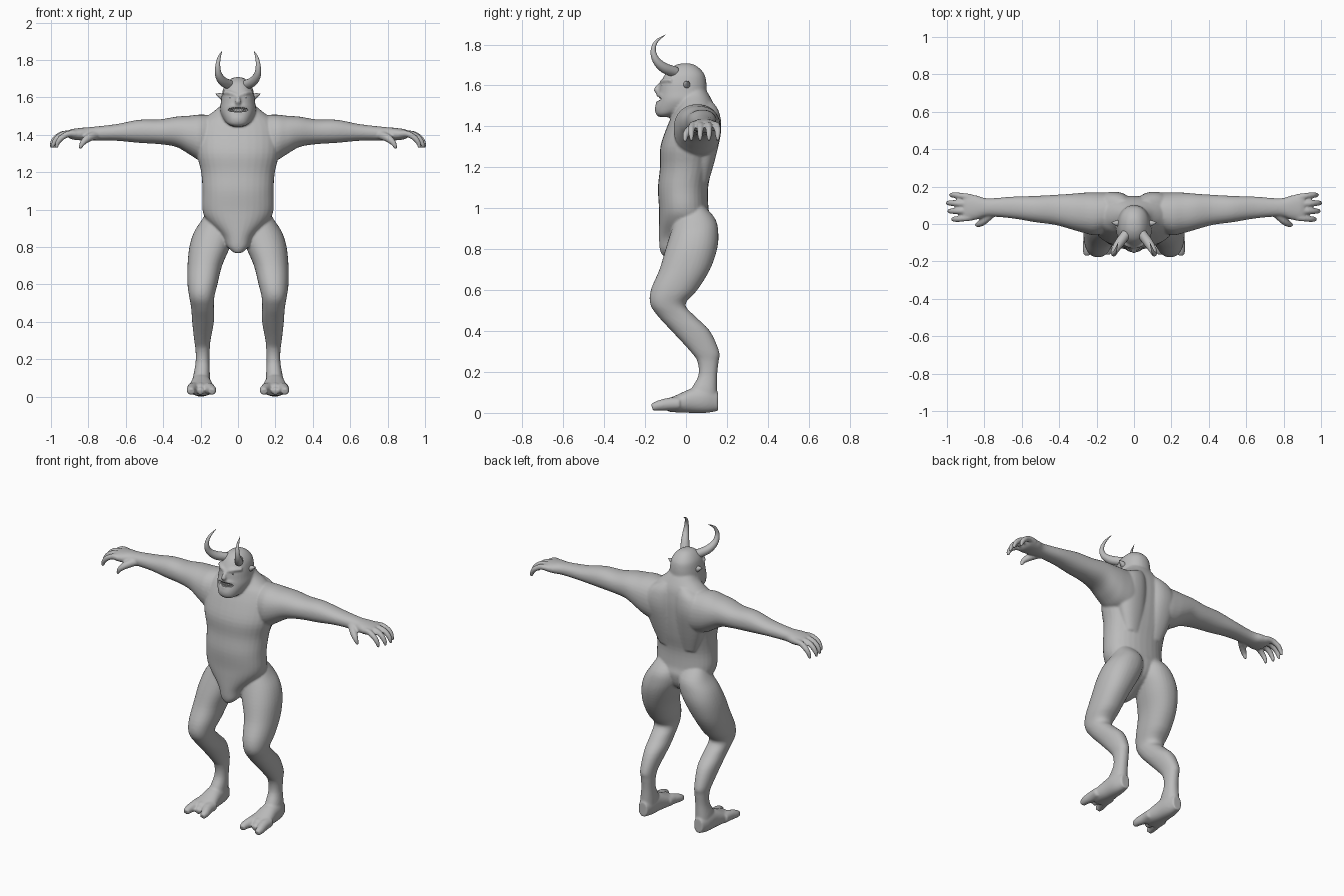
import bpy, bmesh, math
from mathutils import Vector

skin = bpy.data.materials.new("grey_skin")
skin.diffuse_color = (0.5, 0.5, 0.5, 1)


def smooth_rows(rows, steps):
    """Catmull-Rom interpolation through rows of numbers."""
    out = []
    for i in range(len(rows) - 1):
        a, b, c, d = (rows[max(i - 1, 0)], rows[i], rows[i + 1], rows[min(i + 2, len(rows) - 1)])
        for k in range(steps):
            t = k / steps
            out.append([0.5 * (2 * q + (r - p) * t + (2 * p - 5 * q + 4 * r - s) * t * t
                               + (3 * q - p - 3 * r + s) * t ** 3) for p, q, r, s in zip(a, b, c, d)])
    return out + [list(rows[-1])]


def skin_rings(bm, rings):
    loops = [[bm.verts.new(p) for p in ring] for ring in rings]
    n = len(loops[0])
    faces = [bm.faces.new((a[i], a[(i + 1) % n], b[(i + 1) % n], b[i]))
             for a, b in zip(loops, loops[1:]) for i in range(n)]
    faces += [bm.faces.new(loops[0]), bm.faces.new(loops[-1])]
    bmesh.ops.recalc_face_normals(bm, faces=faces)


def loft(bm, axis, rows, side=1, n=32, power=2.2):
    """Rows: position on the axis, then min/max of the two other axes."""
    rings = []
    for w, u0, u1, v0, v1 in smooth_rows(rows, 4):
        ring = []
        for i in range(n):
            a = 2 * math.pi * i / n
            c, s = math.cos(a), math.sin(a)
            u = (u0 + u1) / 2 + (u1 - u0) / 2 * math.copysign(abs(c) ** (2 / power), c)
            v = (v0 + v1) / 2 + (v1 - v0) / 2 * math.copysign(abs(s) ** (2 / power), s)
            x, y, z = {"x": (w, u, v), "y": (u, w, v), "z": (u, v, w)}[axis]
            ring.append((x * side, y, z))
        rings.append(ring)
    skin_rings(bm, rings)


def tube(bm, rows, side=1, n=14):
    """Rows: x, y, z, radius along a curved path."""
    pts = smooth_rows(rows, 5)
    rings = []
    for i, p in enumerate(pts):
        d = Vector(pts[min(i + 1, len(pts) - 1)][:3]) - Vector(pts[max(i - 1, 0)][:3])
        d.normalize()
        u = d.cross(Vector((0.3, 0.2, 0.93)) if abs(d.z) < 0.8 else Vector((1, 0, 0)))
        if i:
            u = prev - d * prev.dot(d)
        u.normalize()
        prev, v = u, d.cross(u)
        ring = []
        for k in range(n):
            a = 2 * math.pi * k / n
            q = Vector(p[:3]) + (u * math.cos(a) + v * math.sin(a)) * max(p[3], 0.001)
            ring.append((q.x * side, q.y, q.z))
        rings.append(ring)
    skin_rings(bm, rings)


def make(name, bm):
    me = bpy.data.meshes.new(name)
    bm.to_mesh(me)
    bm.free()
    me.materials.append(skin)
    me.shade_smooth()
    ob = bpy.data.objects.new(name, me)
    bpy.context.collection.objects.link(ob)
    return ob


def ball(name, loc, size):
    bm = bmesh.new()
    bmesh.ops.create_uvsphere(bm, u_segments=24, v_segments=14, radius=1)
    for v in bm.verts:
        v.co = Vector(c * s + o for c, s, o in zip(v.co, size, loc))
    return make(name, bm)


def centred(rows):
    return [(z, -h, h, y0, y1) for z, h, y0, y1 in rows]


bm = bmesh.new()
# Torso from groin to neck
loft(bm, "z", centred([
    (.768, .02, -.115, -.07), (.80, .055, -.128, -.01), (.86, .09, -.132, .09), (.94, .165, -.132, .12),
    (1.0, .19, -.132, .11), (1.1, .19, -.137, .108), (1.2, .197, -.127, .128), (1.3, .22, -.125, .143),
    (1.4, .22, -.092, .15), (1.47, .2, -.06, .145), (1.51, .15, -.04, .135), (1.55, .1, -.03, .115),
    (1.59, .07, -.02, .09)]))
# Head from chin to crown
loft(bm, "z", centred([
    (1.445, .03, -.13, -.07), (1.46, .057, -.147, -.03), (1.49, .082, -.152, .09), (1.53, .096, -.14, .11),
    (1.57, .092, -.132, .102), (1.61, .087, -.126, .1), (1.65, .078, -.105, .092), (1.68, .06, -.082, .07),
    (1.70, .037, -.05, .042), (1.708, .012, -.02, .015)]))
# Nose
tube(bm, [(0, -.115, 1.615, .009), (0, -.135, 1.595, .011), (0, -.142, 1.577, .016), (0, -.125, 1.568, .012)])

for s in (1, -1):
    # Back muscle beside the spine
    loft(bm, "z", [(1.12, .03, .13, .04, .108), (1.25, .012, .18, .03, .145), (1.38, .01, .21, .02, .172),
                   (1.47, .012, .18, .02, .162), (1.52, .02, .1, .03, .13)], s)
    # Arm and palm
    loft(bm, "x", [
        (.05, .02, .13, 1.3, 1.46), (.12, -.03, .165, 1.25, 1.5), (.2, -.06, .17, 1.26, 1.508),
        (.26, -.05, .168, 1.295, 1.502), (.33, -.03, .162, 1.335, 1.497), (.42, -.005, .156, 1.35, 1.482),
        (.53, .01, .15, 1.357, 1.48), (.65, .03, .146, 1.368, 1.457), (.78, .04, .137, 1.37, 1.442),
        (.84, .024, .152, 1.37, 1.437), (.89, .018, .158, 1.376, 1.43), (.91, .028, .148, 1.388, 1.422)], s)
    # Four fingers and thumb
    for i, tip in enumerate((.975, .995, 1.003, .985)):
        y, e = .035 + .036 * i, .026 + .043 * i
        tube(bm, [(.87, y, 1.405, .018), (tip - .07, (y + e) / 2, 1.405, .017),
                  (tip - .03, e, 1.383, .016), (tip - .01, e, 1.355, .013), (tip - .004, e, 1.328, .007)], s)
    tube(bm, [(.75, .07, 1.405, .025), (.80, .02, 1.383, .022), (.83, -.002, 1.357, .016), (.846, -.004, 1.325, .008)], s)
    # Leg
    loft(bm, "z", [
        (1.02, .04, .15, 0, .08), (.95, .012, .19, -.05, .142), (.88, .012, .235, -.075, .158),
        (.80, .042, .26, -.10, .152), (.70, .085, .27, -.13, .117), (.60, .11, .27, -.172, .055),
        (.53, .127, .26, -.174, -.003), (.47, .129, .25, -.135, .047), (.40, .129, .245, -.07, .117),
        (.30, .147, .234, .022, .162), (.25, .151, .227, .056, .159), (.18, .153, .227, .06, .152),
        (.10, .15, .24, .02, .152), (.03, .155, .235, .04, .152)], s)
    # Foot and three toes
    loft(bm, "y", [(.157, .165, .225, .01, .10), (.10, .15, .245, .0, .13), (.03, .142, .252, .0, .12),
                   (-.04, .13, .262, .002, .09), (-.085, .132, .262, .006, .07)], s)
    for x0, x1, y1 in ((.155, .14, -.16), (.2, .2, -.125), (.24, .25, -.166)):
        tube(bm, [(x0, -.03, .045, .032), (x0, -.08, .043, .032), (x1, y1 + .03, .035, .025), (x1, y1, .026, .018)], s)
    # Brow ridge and lips
    tube(bm, [(.08, -.07, 1.625, .008), (.045, -.108, 1.624, .011), (.01, -.122, 1.612, .009)], s)
    tube(bm, [(0, -.138, 1.555, .008), (.04, -.122, 1.552, .008), (.062, -.103, 1.535, .008),
              (.04, -.124, 1.517, .008), (0, -.143, 1.514, .008)], s)

body = make("body", bm)
# Fuse the body parts into one soft skin
rm = body.modifiers.new("fuse", "REMESH")
rm.mode, rm.voxel_size, rm.use_smooth_shade = "VOXEL", 0.0065, True
sm = body.modifiers.new("soften", "SMOOTH")
sm.factor, sm.iterations = 0.5, 5
# Open mouth
cutter = ball("mouth_cutter", (0, -.125, 1.534), (.053, .04, .013))
cutter.hide_render = True
cutter.display_type = "WIRE"
cut = body.modifiers.new("mouth", "BOOLEAN")
cut.operation, cut.object = "DIFFERENCE", cutter

# Teeth in two rows
bm = bmesh.new()
for i in range(-4, 5):
    x = i * .0095
    y = -.012 - .115 * math.sqrt(1 - (x / .096) ** 2)
    fang = abs(i) == 3
    tube(bm, [(x, y, 1.55, .005), (x, y, 1.54, .0045), (x, y, 1.532 if fang else 1.536, .002)], n=8)
    tube(bm, [(x, y, 1.518, .005), (x, y, 1.527, .0045), (x, y, 1.536 if fang else 1.53, .002)], n=8)
make("teeth", bm)

for s, tag in ((1, "left"), (-1, "right")):
    # Curved horn
    bm = bmesh.new()
    tube(bm, [(.04, -.05, 1.665, .026), (.08, -.105, 1.685, .025), (.104, -.145, 1.722, .019),
              (.108, -.16, 1.77, .013), (.1, -.145, 1.815, .008), (.085, -.10, 1.848, .001)], s, 20)
    make(tag + "_horn", bm)
    # Pointed ear
    bm = bmesh.new()
    loft(bm, "x", [(.07, -.014, .02, 1.583, 1.617), (.09, -.012, .02, 1.588, 1.622),
                   (.105, -.004, .016, 1.602, 1.622), (.12, .006, .01, 1.618, 1.621)], s, 16)
    make(tag + "_ear", bm)
    ball(tag + "_eye", (s * .036, -.108, 1.601), (.014, .012, .008))
